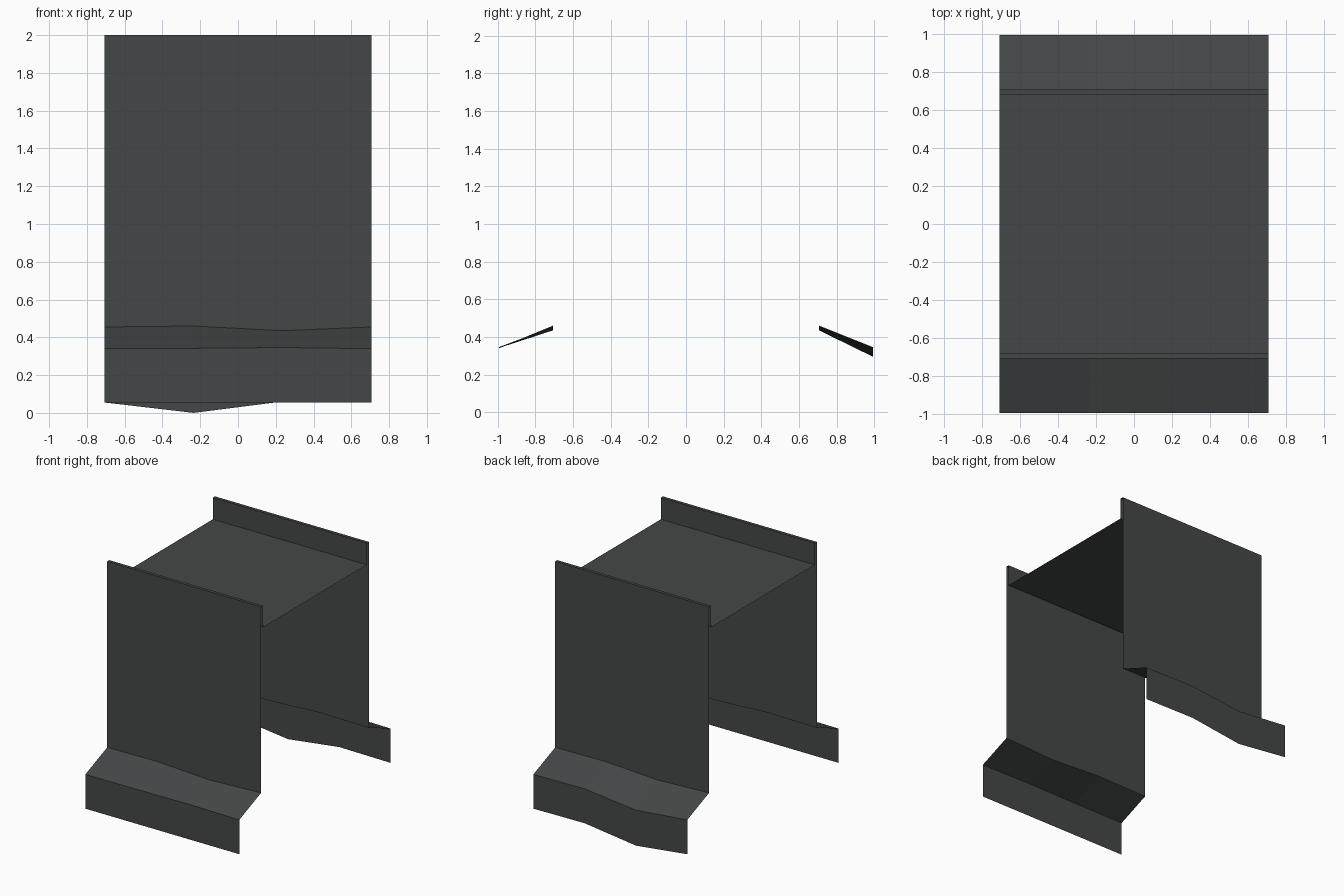
import bpy
from math import pi
from mathutils import Matrix

cube = bpy.data.objects.get("Cube")
if cube:
    bpy.data.objects.remove(cube)

mat = bpy.data.materials.new("dark slate grey")
mat.use_nodes = True
colour = (0.056, 0.064, 0.063, 1)
mat.diffuse_color = colour
mat.node_tree.nodes["Principled BSDF"].inputs["Base Color"].default_value = colour

STATIONS = (-0.707, -0.235, 0.235, 0.707)
WALL_Y, INNER_Y, SKIRT_Y = 0.707, 0.68, 0.993
TOP, DECK = 2.0, 1.82
FOOT = (0.455, 0.46, 0.435, 0.455)      # wavy lower edge of each wall


def sheet(name, rows, turn=0.0):
    """Open sheet lofted across the width; each row is (y, height or heights)."""
    n = len(STATIONS)
    verts, faces = [], []
    for y, z in rows:
        heights = z if isinstance(z, tuple) else (z,) * n
        verts += [(x, y, h) for x, h in zip(STATIONS, heights)]
    for r in range(len(rows) - 1):
        for i in range(n - 1):
            a = r * n + i
            faces.append((a, a + 1, a + n + 1, a + n))
    mesh = bpy.data.meshes.new(name)
    mesh.from_pydata(verts, [], faces)
    mesh.transform(Matrix.Rotation(turn, 4, 'Z'))
    mesh.materials.append(mat)
    obj = bpy.data.objects.new(name, mesh)
    bpy.context.collection.objects.link(obj)


# Deck between the two parapets
sheet("deck", [(-INNER_Y, DECK), (INNER_Y, DECK)])

# Each side: wall with folded parapet, sloping ledge and hanging skirt
for side, turn, skirt_top, skirt_bottom in (
        ("front", 0.0, (0.34, 0.342, 0.346, 0.34), 0.055),
        ("back", pi, (0.34, 0.346, 0.295, 0.34), (0.055, 0.06, 0.0, 0.055))):
    sheet(side + "_wall", [(-WALL_Y, FOOT), (-WALL_Y, TOP),
                           (-INNER_Y, TOP), (-INNER_Y, DECK)], turn)
    sheet(side + "_ledge", [(-SKIRT_Y, skirt_top), (-WALL_Y, FOOT)], turn)
    sheet(side + "_skirt", [(-SKIRT_Y, skirt_bottom), (-SKIRT_Y, skirt_top)], turn)
